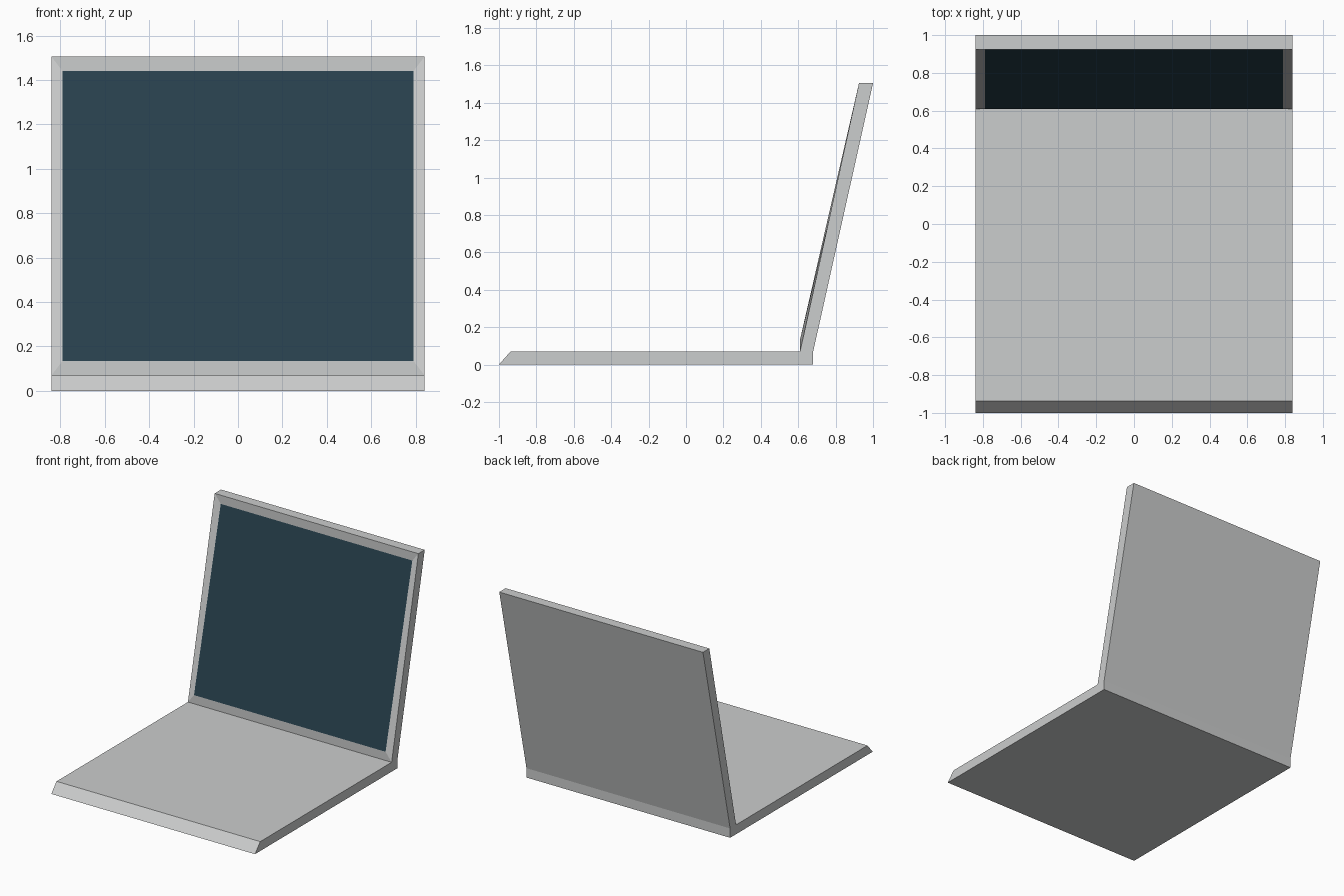
import bpy
import bmesh

if "Cube" in bpy.data.objects:
    bpy.data.objects.remove(bpy.data.objects["Cube"])


def material(name, rgb):
    m = bpy.data.materials.new(name)
    m.diffuse_color = (*rgb, 1)
    m.use_nodes = True
    m.node_tree.nodes["Principled BSDF"].inputs["Base Color"].default_value = m.diffuse_color
    return m


HALF = 0.84            # half width of the case
INNER = 0.79           # half width of the screen

# Side profile (y, z): sloped front lip, flat base, leaning lid
PROFILE = [(-1, 0), (0.68, 0), (0.68, 0.07), (1, 1.505),
           (0.925, 1.505), (0.61, 0.07), (-0.938, 0.07)]
LID_FACE = 4           # profile edge that carries the screen

bm = bmesh.new()
left = [bm.verts.new((-HALF, y, z)) for y, z in PROFILE]
right = [bm.verts.new((HALF, y, z)) for y, z in PROFILE]
bm.faces.new(left)
bm.faces.new(right[::-1])
walls = []
n = len(PROFILE)
for i in range(n):
    j = (i + 1) % n
    walls.append(bm.faces.new((left[i], right[i], right[j], left[j])))
bmesh.ops.recalc_face_normals(bm, faces=bm.faces)

# Screen: inset the lid's inner face, then shrink it straight in x and z
screen = walls[LID_FACE]
bmesh.ops.inset_individual(bm, faces=[screen], thickness=0.05)
for v in screen.verts:
    top = v.co.z > 0.7
    v.co = (INNER if v.co.x > 0 else -INNER,
            0.925 if top else 0.61,
            1.44 if top else 0.135)
screen.material_index = 1

mesh = bpy.data.meshes.new("laptop_case")
bm.normal_update()
bm.to_mesh(mesh)
bm.free()
mesh.materials.append(material("light grey", (0.6, 0.61, 0.61)))
mesh.materials.append(material("dark teal", (0.021, 0.053, 0.075)))
bpy.context.collection.objects.link(bpy.data.objects.new("laptop_case", mesh))
